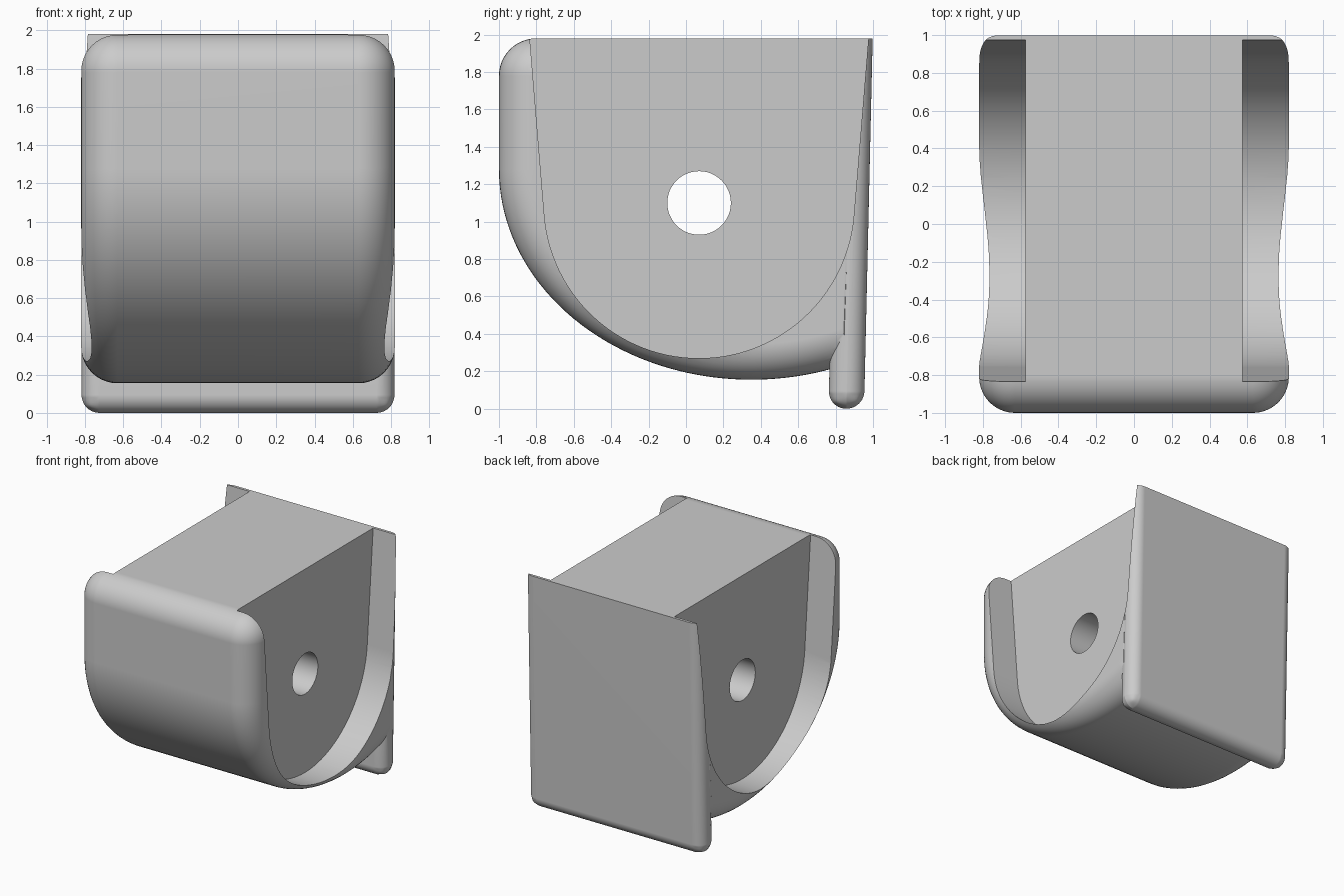
import bpy
import bmesh
from math import sin, cos, pi, radians
from mathutils import Vector, Matrix

cube = bpy.data.objects.get("Cube")
if cube:
    bpy.data.objects.remove(cube, do_unlink=True)

HALF, TOP, FILLET = 0.82, 1.98, 0.19

grey = bpy.data.materials.new("plain grey")
grey.use_nodes = True
grey.diffuse_color = (0.6, 0.6, 0.6, 1)
grey.node_tree.nodes["Principled BSDF"].inputs["Base Color"].default_value = (0.6, 0.6, 0.6, 1)


def make_object(name, bm, helper=False):
    bmesh.ops.recalc_face_normals(bm, faces=bm.faces)
    mesh = bpy.data.meshes.new(name)
    bm.to_mesh(mesh)
    bm.free()
    mesh.materials.append(grey)
    obj = bpy.data.objects.new(name, mesh)
    bpy.context.collection.objects.link(obj)
    obj.hide_render = helper
    return obj


def loft(sections):
    """Skin a list of (x, [(y, z), ...]) sections and cap both ends."""
    bm = bmesh.new()
    rings = [[bm.verts.new((x, y, z)) for y, z in pts] for x, pts in sections]
    n = len(rings[0])
    for a, b in zip(rings, rings[1:]):
        for i in range(n):
            j = (i + 1) % n
            bm.faces.new((a[i], a[j], b[j], b[i]))
    bm.faces.new(rings[0])
    bm.faces.new(rings[-1])
    return bm


def arc(cy, cz, a, b, start, end, steps):
    """Points and outward normals on an elliptical arc."""
    out = []
    for i in range(steps + 1):
        t = radians(start + (end - start) * i / steps)
        normal = Vector((cos(t) / a, sin(t) / b)).normalized()
        out.append((Vector((cy + a * cos(t), cz + b * sin(t))), normal))
    return out


def boolean(target, tool, operation):
    mod = target.modifiers.new(operation, 'BOOLEAN')
    mod.operation = operation
    mod.solver = 'EXACT'
    mod.object = tool
    bpy.context.view_layer.objects.active = target
    bpy.ops.object.modifier_apply(modifier=mod.name)
    bpy.data.objects.remove(tool, do_unlink=True)


# Bowl-shaped body with rolled side edges
outline = arc(0.35, 1.28, 1.35, 1.125, -66, -180, 48)
outline += arc(-0.8, TOP - 0.2, 0.2, 0.2, 180, 90, 12)
outline.append((Vector((0.9, TOP)), Vector((0, 1))))
sections = []
for side in (-1, 1):
    for i in range(11):
        t = pi / 2 * (10 - i if side < 0 else i) / 10
        inset = FILLET * (1 - cos(t))
        x = side * (HALF - FILLET + FILLET * sin(t))
        sections.append((x, [tuple(p - n * inset) for p, n in outline]))
body = make_object("holder_body", loft(sections))

# Leaning back plate, rounded everywhere but on top
plate_w = HALF - 0.002
plate_profile = [(0.762, 0), (0.952, 0), (0.998, TOP), (0.808, TOP)]
bm = loft([(-plate_w, plate_profile), (plate_w, plate_profile)])
rounded = [e for e in bm.edges if min(v.co.z for v in e.verts) < 0.1]
bmesh.ops.bevel(bm, geom=rounded, offset=0.094, offset_type='OFFSET',
                segments=10, profile=0.5, affect='EDGES', clamp_overlap=True)
boolean(body, make_object("back_plate", bm), 'UNION')

# U-shaped recess on each side
recess = [tuple(p) for p, n in arc(0.07, 1.1, 0.83, 0.83, 184.5, 355.5, 56)]
recess += [(0.985, 2.1), (-0.845, 2.1)]
for side in (-1, 1):
    tool = make_object("recess_cutter", loft([(side * 0.575, recess), (side, recess)]), True)
    boolean(body, tool, 'DIFFERENCE')

# Axle hole through the middle
bm = bmesh.new()
bmesh.ops.create_cone(bm, cap_ends=True, segments=48, radius1=0.17, radius2=0.17, depth=3,
                      matrix=Matrix.Translation((0, 0.07, 1.1)) @ Matrix.Rotation(pi / 2, 4, 'Y'))
boolean(body, make_object("hole_cutter", bm, True), 'DIFFERENCE')

# Smooth the curved faces and keep the cut edges crisp
bpy.ops.object.select_all(action='DESELECT')
body.select_set(True)
bpy.context.view_layer.objects.active = body
bpy.ops.object.shade_smooth_by_angle(angle=radians(30))
weighted = body.modifiers.new("even_shading", 'WEIGHTED_NORMAL')
weighted.keep_sharp = True
